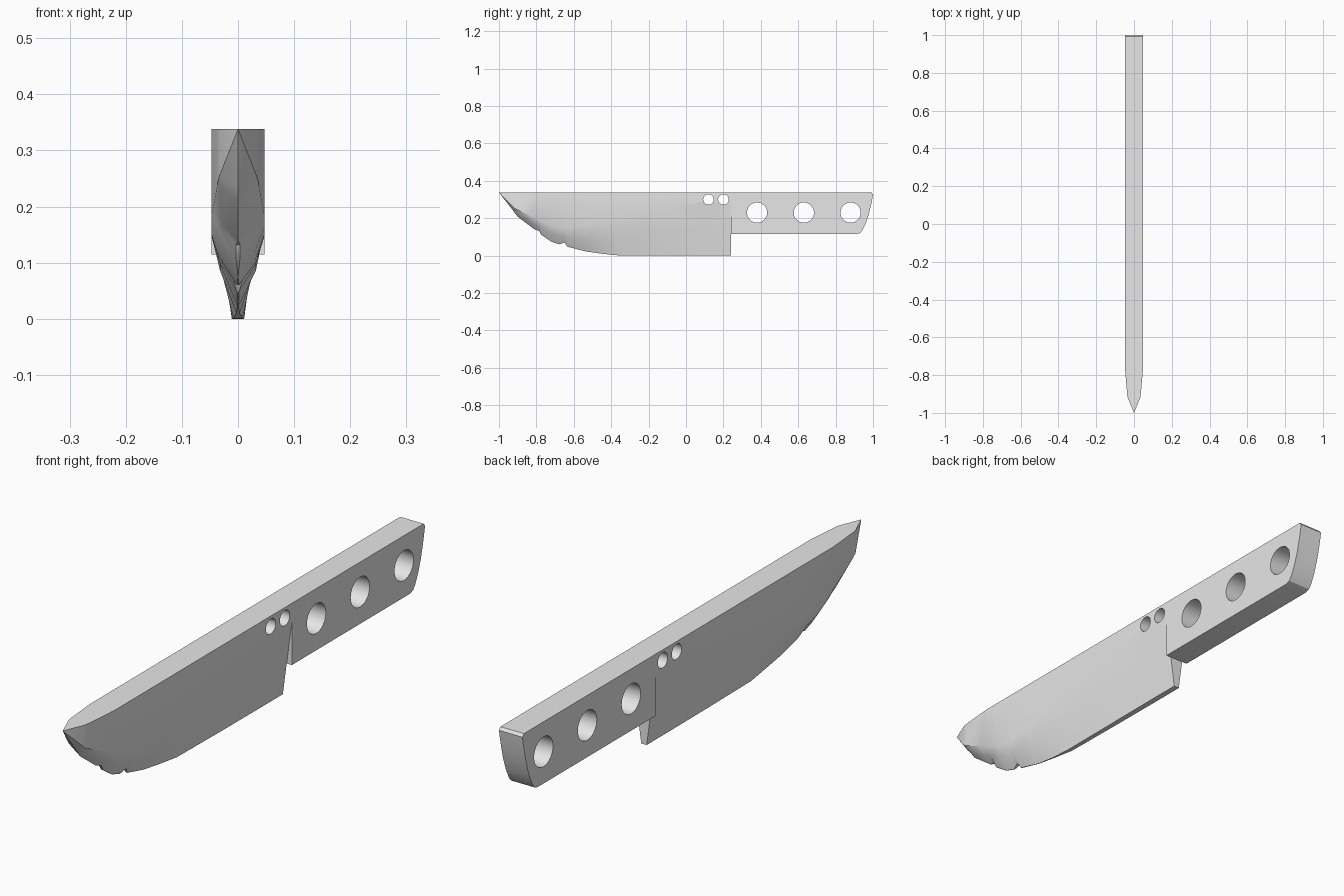
import bpy, bmesh, math

if "Cube" in bpy.data.objects:
    bpy.data.objects.remove(bpy.data.objects["Cube"])

TOP, HALF = 0.338, 0.047

steel = bpy.data.materials.new("grey steel")
steel.diffuse_color = (0.8, 0.8, 0.8, 1)
steel.use_nodes = True
steel.node_tree.nodes["Principled BSDF"].inputs["Base Color"].default_value = steel.diffuse_color


def finish(name, bm):
    bmesh.ops.remove_doubles(bm, verts=bm.verts, dist=0.0005)
    bmesh.ops.recalc_face_normals(bm, faces=bm.faces)
    mesh = bpy.data.meshes.new(name)
    bm.to_mesh(mesh)
    bm.free()
    mesh.materials.append(steel)
    ob = bpy.data.objects.new(name, mesh)
    bpy.context.collection.objects.link(ob)
    return ob


def select(ob):
    bpy.ops.object.select_all(action='DESELECT')
    ob.select_set(True)
    bpy.context.view_layer.objects.active = ob


def drill(ob, y, z, radius):
    bpy.ops.mesh.primitive_cylinder_add(vertices=40, radius=radius, depth=0.4,
                                        location=(0, y, z), rotation=(0, math.pi / 2, 0))
    cutter = bpy.context.object
    cutter.name = "hole_cutter"
    cutter.hide_render = True
    cutter.data.materials.append(steel)
    mod = ob.modifiers.new("hole", 'BOOLEAN')
    mod.operation = 'DIFFERENCE'
    mod.solver = 'EXACT'
    mod.object = cutter
    select(ob)
    bpy.ops.object.modifier_apply(modifier=mod.name)
    bpy.data.objects.remove(cutter)


# Blade: y, spine half width, shoulder z, middle z, middle half width, edge z, edge half width
sections = [
    (-0.92, 0.033, 0.255, 0.243, 0.018, 0.235, 0.0),
    (-0.90, 0.036, 0.245, 0.225, 0.021, 0.208, 0.0),
    (-0.81, 0.044, 0.200, 0.168, 0.028, 0.140, 0.0),
    (-0.785, 0.046, 0.190, 0.158, 0.029, 0.132, 0.004),
    (-0.775, HALF, 0.185, 0.150, 0.030, 0.112, 0.004),
    (-0.72, HALF, 0.162, 0.120, 0.030, 0.074, 0.0),
    (-0.675, HALF, 0.150, 0.106, 0.031, 0.060, 0.002),
    (-0.65, HALF, 0.147, 0.102, 0.032, 0.071, 0.008),
    (-0.635, HALF, 0.147, 0.098, 0.032, 0.048, 0.002),
    (-0.54, HALF, 0.160, 0.086, 0.032, 0.023, 0.001),
    (-0.45, HALF, 0.180, 0.090, 0.031, 0.010, 0.003),
    (-0.36, HALF, 0.200, 0.098, 0.029, 0.001, 0.008),
    (-0.10, HALF, 0.250, 0.125, 0.029, 0.0, 0.010),
    (0.10, HALF, 0.290, 0.145, 0.029, 0.0, 0.011),
    (0.24, HALF, 0.270, 0.135, 0.029, 0.0, 0.011),
]
bm = bmesh.new()
rings = []
for y, w, zs, zm, wm, zb, wb in sections:
    right = [(w, TOP), (w, zs), (wm, zm), (wb, zb)]
    loop = [(-x, z) for x, z in right] + right[::-1]
    rings.append([bm.verts.new((x, y, z)) for x, z in loop])
tip = bm.verts.new((0, -1, TOP))
for i in range(8):
    j = (i + 1) % 8
    bm.faces.new((tip, rings[0][i], rings[0][j]))
    for a, b in zip(rings, rings[1:]):
        bm.faces.new((a[i], b[i], b[j], a[j]))
bm.faces.new(rings[-1])
blade = finish("blade", bm)
for y in (0.12, 0.20):
    drill(blade, y, 0.30, 0.028)

# Handle: side profile with a curved butt, extruded across x
profile = [(0.24, TOP), (0.24, 0.115), (0.915, 0.115), (0.932, 0.121),
           (0.945, 0.138), (0.962, 0.175), (0.977, 0.220), (0.989, 0.270),
           (0.997, 0.310), (1.0, 0.328), (0.992, TOP)]
bm = bmesh.new()
face = bm.faces.new([bm.verts.new((-HALF, y, z)) for y, z in profile])
out = bmesh.ops.extrude_face_region(bm, geom=[face])
bmesh.ops.translate(bm, vec=(2 * HALF, 0, 0),
                    verts=[v for v in out["geom"] if isinstance(v, bmesh.types.BMVert)])
handle = finish("handle", bm)
for y in (0.38, 0.63, 0.88):
    drill(handle, y, 0.23, 0.054)

for ob in (blade, handle):
    select(ob)
    bpy.ops.object.shade_smooth_by_angle(angle=math.radians(30))
